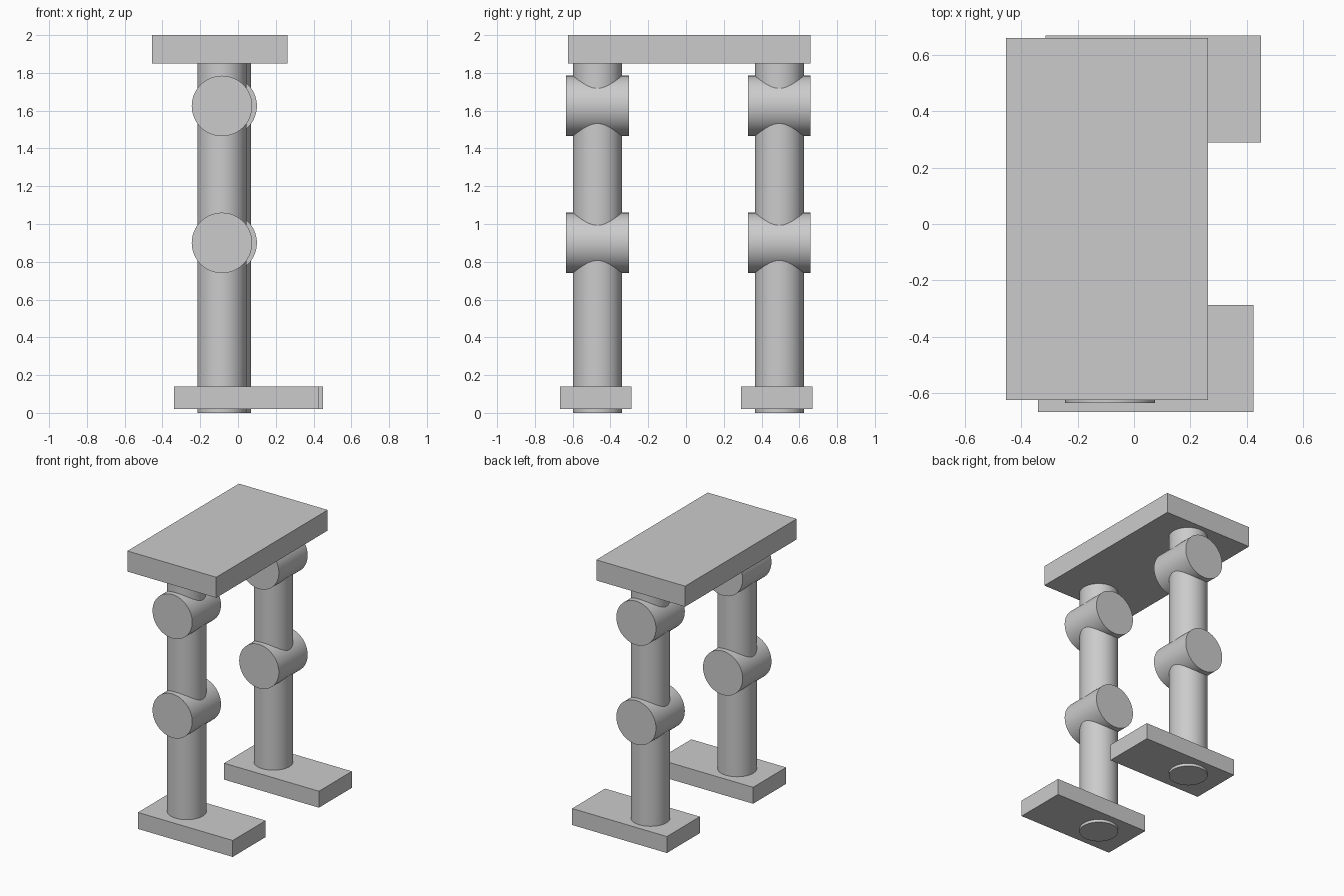
import bpy
import math

cube = bpy.data.objects.get("Cube")
if cube:
    bpy.data.objects.remove(cube, do_unlink=True)

grey = bpy.data.materials.new("plain grey")
grey.use_nodes = True
colour = (0.6, 0.6, 0.6, 1)
grey.diffuse_color = colour
grey.node_tree.nodes["Principled BSDF"].inputs["Base Color"].default_value = colour


def box(name, low, high):
    """Box spanning two opposite corners."""
    centre = [(a + b) / 2 for a, b in zip(low, high)]
    bpy.ops.mesh.primitive_cube_add(size=1, location=centre)
    ob = bpy.context.object
    ob.name = name
    ob.scale = [b - a for a, b in zip(low, high)]
    bpy.ops.object.transform_apply(location=False, rotation=False, scale=True)
    ob.data.materials.append(grey)


def rod(name, radius, length, centre, tilt=0):
    """Smooth-sided cylinder, upright unless tilted about x."""
    bpy.ops.mesh.primitive_cylinder_add(vertices=64, radius=radius, depth=length,
                                        location=centre, rotation=(tilt, 0, 0))
    ob = bpy.context.object
    ob.name = name
    ob.data.materials.append(grey)
    bpy.ops.object.shade_smooth_by_angle(angle=math.radians(30))


def leg(side, x, y, foot_low, foot_high):
    """Post with two cross joints, standing through a flat foot."""
    rod(side + "_leg_post", 0.13, 1.86, (x, y, 0.93))
    for joint, z in (("knee", 0.9), ("hip", 1.625)):
        rod(f"{side}_{joint}_joint", 0.16, 0.332, (x, y, z), math.pi / 2)
    box(side + "_foot", (*foot_low, 0.02), (*foot_high, 0.14))


# Legs
leg("front", -0.085, -0.469, (-0.34, -0.668), (0.425, -0.288))
leg("back", -0.06, 0.494, (-0.315, 0.29), (0.45, 0.67))

# Top slab
box("top_slab", (-0.455, -0.625, 1.85), (0.262, 0.66, 2.0))
